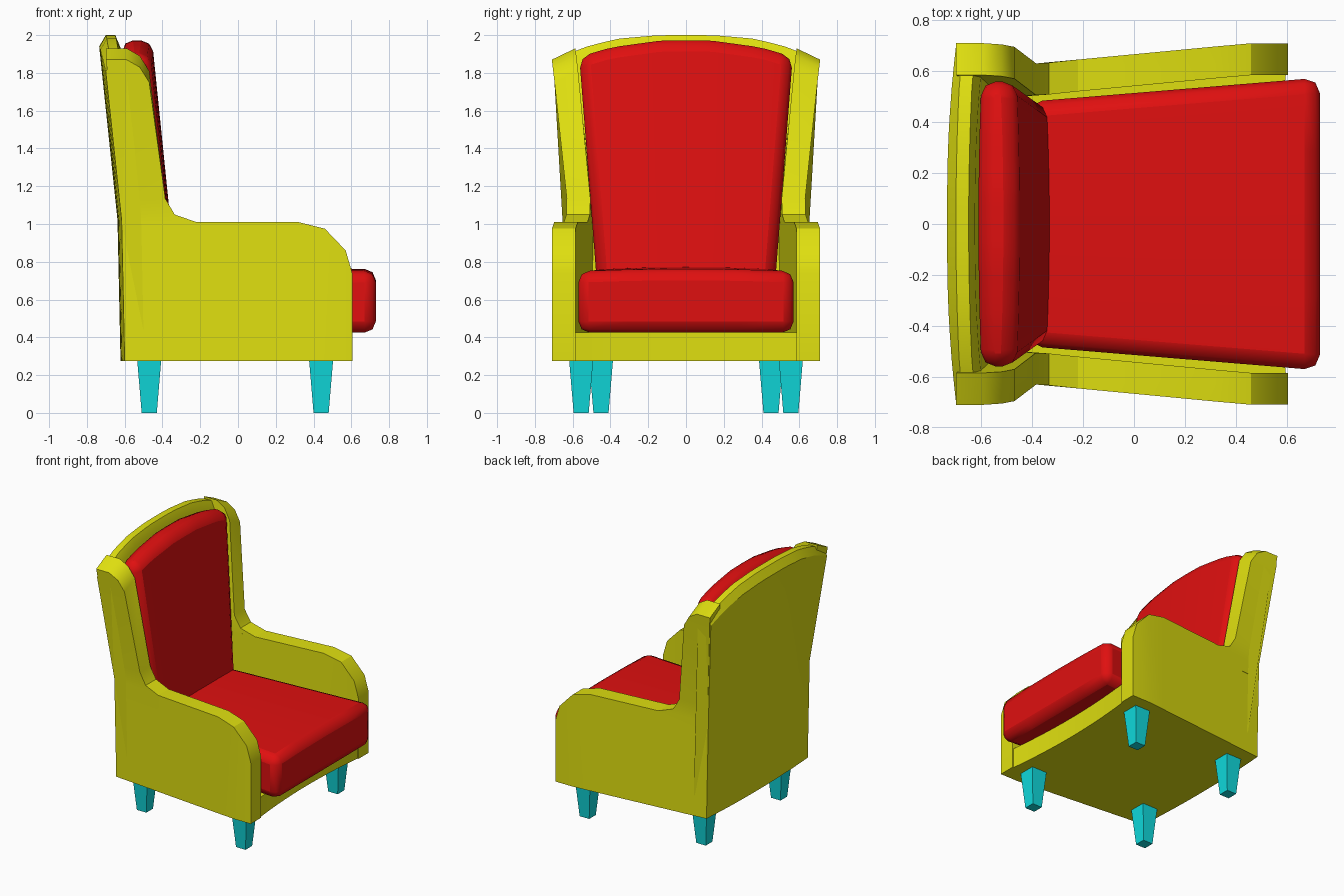
import bpy
import bmesh

cube = bpy.data.objects.get("Cube")
if cube:
    bpy.data.objects.remove(cube, do_unlink=True)


def material(name, rgb):
    m = bpy.data.materials.new(name)
    m.use_nodes = True
    m.diffuse_color = (*rgb, 1)
    m.node_tree.nodes["Principled BSDF"].inputs["Base Color"].default_value = (*rgb, 1)
    return m


yellow = material("yellow_upholstery", (0.74, 0.74, 0.005))
red = material("red_cushion", (0.74, 0.005, 0.005))
cyan = material("cyan_legs", (0.005, 0.7, 0.72))


def loft(name, rings, mat, bevel=0.0):
    """Skin a row of closed rings and cap both ends."""
    bm = bmesh.new()
    rows = [[bm.verts.new(p) for p in ring] for ring in rings]
    for a, b in zip(rows, rows[1:]):
        n = len(a)
        for i in range(n):
            j = (i + 1) % n
            bm.faces.new((a[i], a[j], b[j], b[i]))
    bm.faces.new(rows[0])
    bm.faces.new(rows[-1])
    bmesh.ops.recalc_face_normals(bm, faces=bm.faces)
    mesh = bpy.data.meshes.new(name)
    bm.to_mesh(mesh)
    bm.free()
    mesh.materials.append(mat)
    obj = bpy.data.objects.new(name, mesh)
    bpy.context.collection.objects.link(obj)
    for o in bpy.context.selected_objects:
        o.select_set(False)
    obj.select_set(True)
    bpy.context.view_layer.objects.active = obj
    if bevel:
        mod = obj.modifiers.new("soft_edges", "BEVEL")
        mod.width = bevel
        mod.segments = 2
        mod.limit_method = "ANGLE"
        mod.angle_limit = 0.7
    bpy.ops.object.shade_smooth_by_angle(angle=0.5)
    return obj


def interp(x, pts):
    """Piecewise linear curve through sorted points."""
    if x <= pts[0][0]:
        return pts[0][1]
    for (x0, y0), (x1, y1) in zip(pts, pts[1:]):
        if x <= x1:
            return y0 + (y1 - y0) * (x - x0) / (x1 - x0)
    return pts[-1][1]


def outer_y(x, z):
    """Outside of the side panels: flares forward low down, outward high up."""
    t = min(max((x + 0.6) / 1.05, 0), 1)
    fade = min(max(1 - (z - 1.01) / 0.2, 0), 1)
    return 0.61 + 0.1 * t * fade + 0.118 * max(0, z - 1.02)


THICK = 0.125
BACK = [(0.275, -0.622), (1.02, -0.638), (1.93, -0.735)]
US = [i / 8 for i in range(-8, 9)]

# Arms and wings
arm_top = [(-0.6, 1.01), (-0.2, 1.01), (0.32, 1.01), (0.46, 0.975),
           (0.57, 0.86), (0.605, 0.74)]
wing_front = [(0.9, -0.22), (1.01, -0.22), (1.05, -0.335), (1.135, -0.385),
              (1.75, -0.47), (1.83, -0.52), (1.87, -0.59)]
for side, label in ((1, "left"), (-1, "right")):
    rings = []
    for x, top in arm_top:
        y = outer_y(x, 0.5)
        rings.append([(x, side * (y - THICK), 0.275), (x, side * y, 0.275),
                      (x, side * y, top), (x, side * (y - THICK), top)])
    loft(label + "_arm", rings, yellow)
    rings = []
    for z, front in wing_front:
        rear = interp(z, BACK) + 0.03
        lift = 0.06 if z > 1.7 else 0
        yf, yr = outer_y(front, z), outer_y(rear, z)
        rings.append([(rear, side * yr, z), (front, side * yf, z),
                      (front, side * (yf - THICK), z + lift),
                      (rear, side * (yr - THICK), z + lift)])
    loft(label + "_wing", rings, yellow)

# Bowed backrest shell with an arched top
arch = [(0, 2.0), (0.2, 2.0), (0.53, 1.98), (0.8, 1.93), (1, 1.865)]
rings = []
for u in US:
    top = interp(abs(u), arch)
    ring = []
    for z, inset in ((0.275, 0), (1.02, 0), (top - 0.06, 0), (top, 0.035),
                     (top, 0.085), (top - 0.06, 0.11), (1.02, 0.11), (0.275, 0.11)):
        x = interp(z, BACK) + 0.022 * u * u + inset
        ring.append((x, u * outer_y(-0.6, min(z, 1.78)), z))
    rings.append(ring)
loft("backrest_shell", rings, yellow)

# Seat base with an inward bowed front rail
rings = []
for u in US:
    front = 0.603 - 0.04 * (1 - u * u)
    rings.append([(-0.59, u * 0.55, 0.275), (front, u * 0.64, 0.275),
                  (front, u * 0.64, 0.425), (-0.59, u * 0.55, 0.425)])
loft("seat_base", rings, yellow)

# Seat cushion, wider at the front
rings = []
for u in (-1, -0.5, 0, 0.5, 1):
    crown = 0.755 + 0.012 * (1 - u * u)
    rings.append([(-0.42, u * 0.48, 0.425), (0.73, u * 0.575, 0.425),
                  (0.73, u * 0.575, crown - 0.005), (-0.42, u * 0.48, crown + 0.005)])
loft("seat_cushion", rings, red, 0.06)

# Back cushion, tapering downward with an arched top
pad_arch = [(0, 1.972), (0.25, 1.97), (0.7, 1.935), (1, 1.885)]
rings = []
for u in US:
    top = interp(abs(u), pad_arch)
    dx = 0.012 * u * u
    rings.append([(-0.53, u * 0.465, 0.6), (-0.315 - dx, u * 0.465, 0.6),
                  (-0.455 - dx, u * 0.565, top), (-0.615 + dx, u * 0.565, top)])
loft("back_cushion", rings, red, 0.06)

# Tapered legs
for x, y, place in ((0.44, 0.555, "front"), (-0.47, 0.45, "back")):
    for side, label in ((1, "left"), (-1, "right")):
        rings = []
        for z, r in ((0, 0.04), (0.285, 0.064)):
            rings.append([(x + r * a, side * y + r * b, z)
                          for a, b in ((-1, -1), (1, -1), (1, 1), (-1, 1))])
        loft(f"{place}_{label}_leg", rings, cyan)
